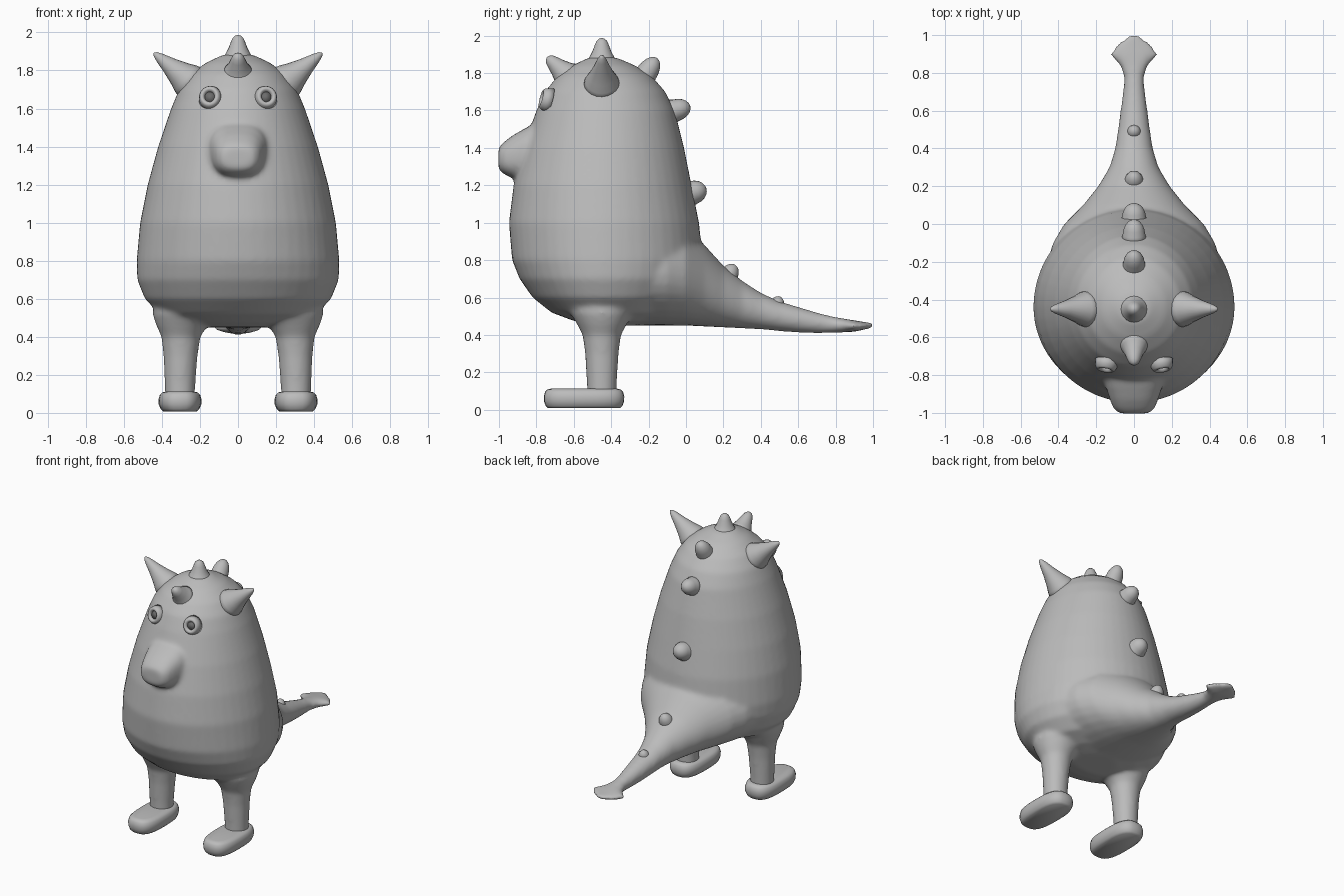
import bpy, bmesh, math
from mathutils import Vector

if "Cube" in bpy.data.objects:
    bpy.data.objects.remove(bpy.data.objects["Cube"])


def material(name, v):
    m = bpy.data.materials.new(name)
    m.diffuse_color = (v, v, v, 1)
    m.use_nodes = True
    m.node_tree.nodes["Principled BSDF"].inputs["Base Color"].default_value = m.diffuse_color
    return m


SKIN = material("grey skin", 0.5)
PUPIL = material("dark grey", 0.15)


def loft(bm, rings):
    """Skin a list of point rings into one closed shell."""
    loops = [[bm.verts.new(p) for p in r] for r in rings]
    n = len(loops[0])
    faces = [bm.faces.new(loops[0]), bm.faces.new(loops[-1])]
    for a, b in zip(loops, loops[1:]):
        for i in range(n):
            j = (i + 1) % n
            faces.append(bm.faces.new((a[i], a[j], b[j], b[i])))
    bmesh.ops.recalc_face_normals(bm, faces=faces)


def oval(n=32, power=2.0):
    """Unit superellipse as (u, v) pairs."""
    pts = []
    for i in range(n):
        t = 2 * math.pi * i / n
        c, s = math.cos(t), math.sin(t)
        pts.append((math.copysign(abs(c) ** (2 / power), c),
                    math.copysign(abs(s) ** (2 / power), s)))
    return pts


def finish(bm, name, mat=SKIN):
    me = bpy.data.meshes.new(name)
    bm.to_mesh(me)
    bm.free()
    me.materials.append(mat)
    for p in me.polygons:
        p.use_smooth = True
    ob = bpy.data.objects.new(name, me)
    bpy.context.collection.objects.link(ob)
    return ob


def sections_along_y(rows, power):
    """Rows of (y, half width, bottom z, top z)."""
    return [[(u * w, y, (b + t) / 2 + v * (t - b) / 2) for u, v in oval(32, power)]
            for y, w, b, t in rows]


def spike(name, base, tip, profile):
    """Round spike; profile rows are (fraction along axis, radius)."""
    base, tip = Vector(base), Vector(tip)
    axis = tip - base
    q = axis.to_track_quat('Z', 'Y')
    bm = bmesh.new()
    loft(bm, [[base + axis * f + q @ Vector((u * r, v * r, 0)) for u, v in oval(20)]
              for f, r in profile])
    return finish(bm, name)


# Torso: rows of (z, half width, front y, back y)
bm = bmesh.new()
torso = [(.45, .15, -.50, -.25), (.475, .29, -.60, -.15), (.52, .41, -.72, -.05),
         (.6, .49, -.82, .02), (.7, .53, -.89, .07), (.8, .533, -.93, .09),
         (1.0, .515, -.947, .07), (1.2, .475, -.922, .03), (1.4, .42, -.87, -.01),
         (1.6, .352, -.80, -.06), (1.7, .31, -.755, -.11), (1.78, .25, -.69, -.18),
         (1.84, .17, -.61, -.27), (1.878, .09, -.53, -.36), (1.893, .02, -.47, -.43)]
rings = []
for z, w, f, b in torso:
    mid = -.44
    rings.append([(u * w, mid + v * ((b - mid) if v > 0 else (mid - f)), z)
                  for u, v in oval(48)])
loft(bm, rings)

# Tail with flat arrow tip
tail = [(-.3, .49, .45, 1.0), (-.1, .43, .45, 1.0), (0, .37, .45, .97),
        (.1, .27, .445, .88), (.2, .19, .44, .77), (.3, .13, .435, .69),
        (.4, .10, .43, .625), (.5, .085, .42, .58), (.6, .072, .412, .55),
        (.7, .058, .408, .52), (.78, .052, .41, .50), (.84, .075, .413, .488),
        (.9, .132, .417, .478), (.96, .08, .43, .468), (1.005, .02, .44, .463)]
loft(bm, sections_along_y(tail, 2.0))

# Snout
snout = [(-.65, .16, 1.26, 1.58), (-.80, .155, 1.25, 1.535), (-.86, .15, 1.24, 1.505),
         (-.93, .128, 1.24, 1.465), (-.975, .11, 1.26, 1.43), (-1.003, .08, 1.285, 1.40)]
loft(bm, sections_along_y(snout, 2.6))

# Legs
for s in (1, -1):
    loft(bm, [[(s * x + u * r, -.45 + v * r, z) for u, v in oval(24)]
              for z, r, x in ((.06, .078, .305), (.15, .081, .305), (.3, .09, .302),
                              (.4, .103, .30), (.46, .135, .295), (.52, .17, .28),
                              (.62, .17, .26))])

# Blend the big forms into one skin
body = finish(bm, "body")
rm = body.modifiers.new("blend", 'REMESH')
rm.mode = 'VOXEL'
rm.voxel_size = 0.014
rm.use_smooth_shade = True
sm = body.modifiers.new("soften", 'SMOOTH')
sm.factor = 0.5
sm.iterations = 10

# Feet and eyes, left and right
foot = [(.008, .78), (.02, .90), (.045, .99), (.07, 1.0), (.095, .94), (.108, .82), (.113, .6)]
eye_tilt = Vector((.16, -.95, .25)).normalized()
for s, side in ((1, "left"), (-1, "right")):
    bm = bmesh.new()
    loft(bm, [[(s * .305 + u * .113 * k, -.545 + v * (.215 - .1 * (1 - k)), z)
               for u, v in oval(32, 2.8)] for z, k in foot])
    finish(bm, side + "_foot")

    n = Vector((s * eye_tilt.x, eye_tilt.y, eye_tilt.z))
    q = n.to_track_quat('Z', 'Y')
    centre = Vector((s * .148, -.752, 1.66))

    # Raised eye rim: rows of (radius, height)
    bm = bmesh.new()
    rim = [(.064, -.03), (.058, 0), (.052, .016), (.042, .024), (.032, .02), (.026, .008), (.025, -.01)]
    loft(bm, [[centre + q @ Vector((u * r, v * r * 1.05, h)) for u, v in oval(24)]
              for r, h in rim])
    finish(bm, side + "_eye_rim")

    # Pupil disc
    bm = bmesh.new()
    loft(bm, [[centre + q @ Vector((u * .026, v * .027, h)) for u, v in oval(24)]
              for h in (-.002, .006)])
    finish(bm, side + "_pupil", PUPIL)

    # Ear horn
    spike(side + "_ear", (s * .235, -.45, 1.725), (s * .442, -.45, 1.892),
          [(0, .105), (.2, .088), (.35, .07), (.6, .046), (.85, .026), (.96, .014), (1, .004)])

# Head horns: flared base and rounded point
HORN = [(0, .085), (.2, .066), (.45, .05), (.7, .038), (.88, .028), (.97, .015), (1, .004)]
spike("top_horn", (0, -.45, 1.86), (0, -.45, 1.987), HORN)
spike("brow_horn", (0, -.635, 1.785), (0, -.742, 1.885), HORN)

# Knobs down the back: (base y, base z, tip y, tip z, radius)
KNOB = [(0, 1.2), (.3, 1.0), (.55, .92), (.75, .76), (.9, .52), (.98, .25), (1, .05)]
for i, (y0, z0, y1, z1, r) in enumerate([(-.235, 1.765, -.155, 1.88, .058),
                                         (-.09, 1.59, .022, 1.625, .06),
                                         (.005, 1.15, .108, 1.185, .064),
                                         (.205, .68, .262, .775, .052),
                                         (.48, .545, .502, .605, .037)]):
    spike("back_knob_%d" % (i + 1), (0, y0, z0), (0, y1, z1), [(f, k * r) for f, k in KNOB])
